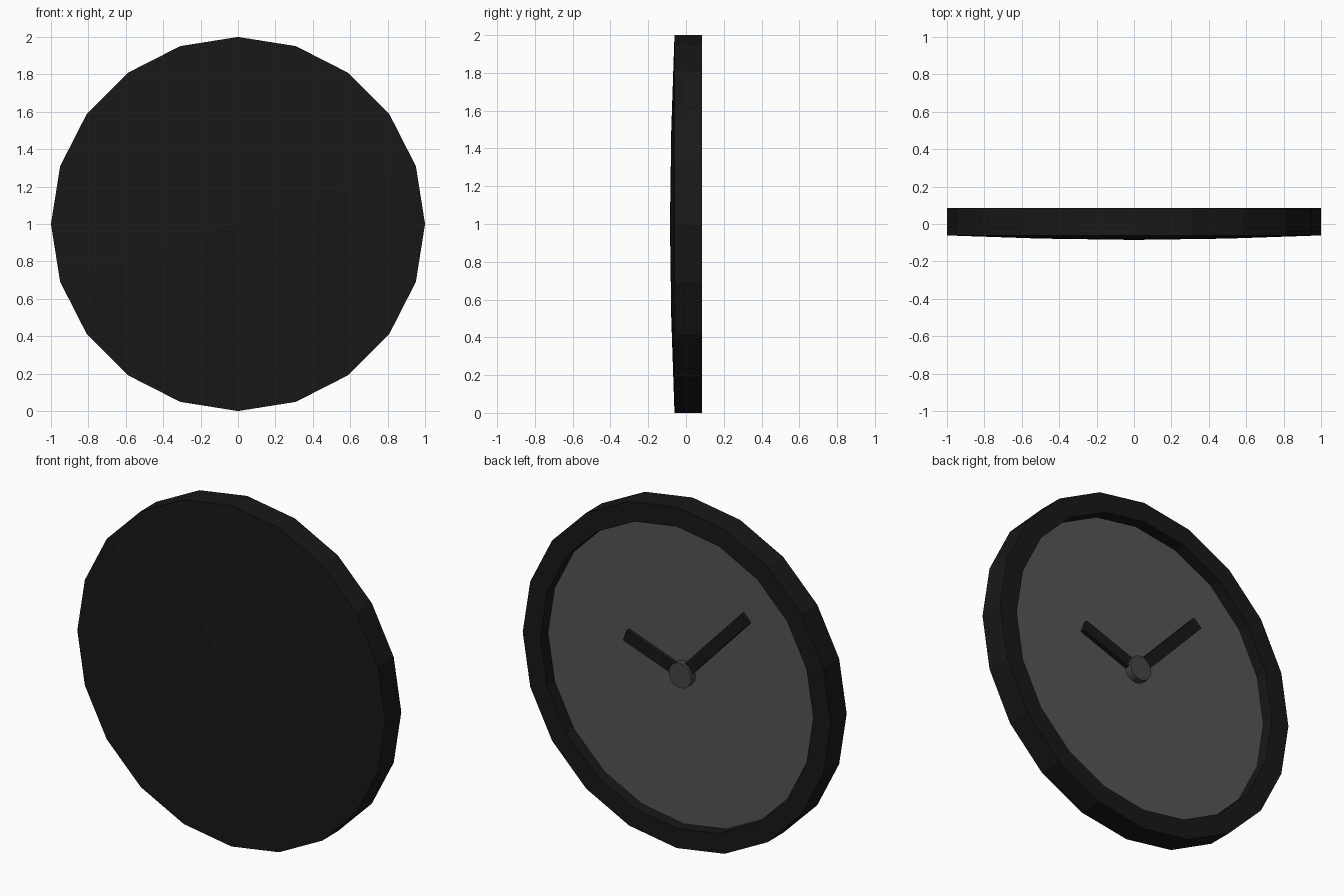
import bpy, bmesh, math
from mathutils import Matrix, Vector

if "Cube" in bpy.data.objects:
    bpy.data.objects.remove(bpy.data.objects["Cube"])

CENTRE = Vector((0, 0, 1))


def material(name, value):
    mat = bpy.data.materials.new(name)
    mat.diffuse_color = (value, value, value, 1)
    mat.use_nodes = True
    mat.node_tree.nodes["Principled BSDF"].inputs["Base Color"].default_value = mat.diffuse_color
    return mat


dark = material("dark_casing", 0.009)
grey = material("dial_grey", 0.09)
hub_grey = material("hub_grey", 0.06)


def finish(name, bm, mat):
    bmesh.ops.recalc_face_normals(bm, faces=bm.faces)
    mesh = bpy.data.meshes.new(name)
    bm.to_mesh(mesh)
    bm.free()
    mesh.materials.append(mat)
    obj = bpy.data.objects.new(name, mesh)
    obj.location = CENTRE
    bpy.context.collection.objects.link(obj)
    return obj


def lathe(name, profile, sides, mat):
    """Spin (radius, y) points around the y axis."""
    bm = bmesh.new()
    verts = [bm.verts.new((r, y, 0)) for r, y in profile]
    edges = [bm.edges.new(pair) for pair in zip(verts, verts[1:])]
    bmesh.ops.spin(bm, geom=verts + edges, cent=(0, 0, 0), axis=(0, 1, 0),
                   angle=math.tau, steps=sides, use_duplicate=False)
    bmesh.ops.remove_doubles(bm, verts=bm.verts, dist=1e-4)
    return finish(name, bm, mat)


def hand(name, tip_x, tip_z, width, y0, y1):
    """Flat bar running from the dial centre to the tip."""
    length = math.hypot(tip_x, tip_z)
    bm = bmesh.new()
    bmesh.ops.create_cube(bm, size=1)
    bmesh.ops.scale(bm, vec=(length, y1 - y0, width), verts=bm.verts)
    bmesh.ops.translate(bm, vec=(length / 2, (y0 + y1) / 2, 0), verts=bm.verts)
    turn = Matrix.Rotation(-math.atan2(tip_z, tip_x), 3, 'Y')
    bmesh.ops.rotate(bm, cent=(0, 0, 0), matrix=turn, verts=bm.verts)
    return finish(name, bm, mat=dark)


# Casing: shallow domed side, outer wall, rim and recess wall
lathe("casing", [(0, -0.085), (0.5, -0.078), (1, -0.061), (1, 0.085),
                 (0.885, 0.085), (0.885, 0.015)], 20, dark)

# Dial at the bottom of the recess
lathe("dial", [(0, 0.015), (0.885, 0.015)], 20, grey)
# Make the dial face out of the recess
dial = bpy.data.objects["dial"].data
if dial.polygons[0].normal.y < 0:
    dial.flip_normals()

# Hands and centre hub
hand("hour_hand", 0.37, 0.132, 0.068, 0.014, 0.04)
hand("minute_hand", -0.41, 0.435, 0.068, 0.014, 0.04)
lathe("hub", [(0, 0.012), (0.073, 0.012), (0.073, 0.056), (0, 0.056)], 16, hub_grey)
